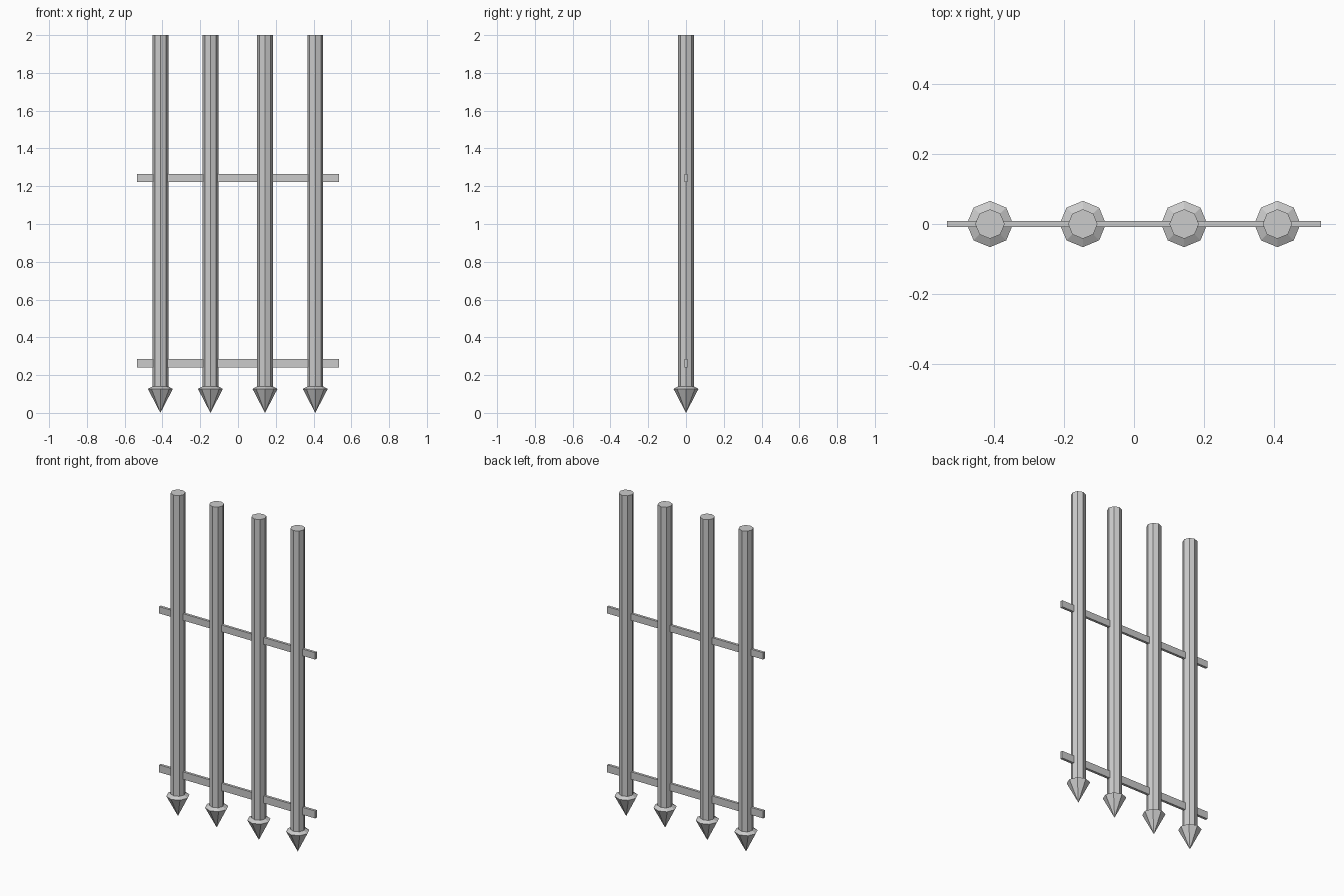
import bpy, bmesh
from math import cos, sin, pi

if "Cube" in bpy.data.objects:
    bpy.data.objects.remove(bpy.data.objects["Cube"])

SIDES = 8
BAR_R, HEAD_R, TOP = 0.042, 0.066, 2.0


def make_object(name, bm):
    bmesh.ops.recalc_face_normals(bm, faces=bm.faces)
    mesh = bpy.data.meshes.new(name)
    bm.to_mesh(mesh)
    bm.free()
    obj = bpy.data.objects.new(name, mesh)
    bpy.context.collection.objects.link(obj)
    return obj


def spiked_bar(name, x):
    """Octagonal bar that flares into a spike pointing down."""
    bm = bmesh.new()
    profile = [(HEAD_R, 0.127), (BAR_R, 0.14), (BAR_R, TOP)]
    rings = [[bm.verts.new((x + r * cos(2 * pi * i / SIDES),
                            r * sin(2 * pi * i / SIDES), z))
              for i in range(SIDES)] for r, z in profile]
    tip = bm.verts.new((x, 0, 0))
    for i in range(SIDES):
        j = (i + 1) % SIDES
        bm.faces.new((tip, rings[0][j], rings[0][i]))
        for a, b in zip(rings, rings[1:]):
            bm.faces.new((a[i], a[j], b[j], b[i]))
    bm.faces.new(rings[-1])
    return make_object(name, bm)


def rail(name, z0, z1):
    """Thin flat strip running through all the bars."""
    bm = bmesh.new()
    bmesh.ops.create_cube(bm, size=1)
    bmesh.ops.scale(bm, verts=bm.verts, vec=(1.068, 0.016, z1 - z0))
    bmesh.ops.translate(bm, verts=bm.verts, vec=(0, 0, (z0 + z1) / 2))
    return make_object(name, bm)


# Four spiked vertical bars
for n, x in enumerate((-0.411, -0.146, 0.143, 0.409), 1):
    spiked_bar(f"spiked_bar_{n}", x)

# Two cross rails
rail("lower_rail", 0.24, 0.286)
rail("upper_rail", 1.223, 1.265)
